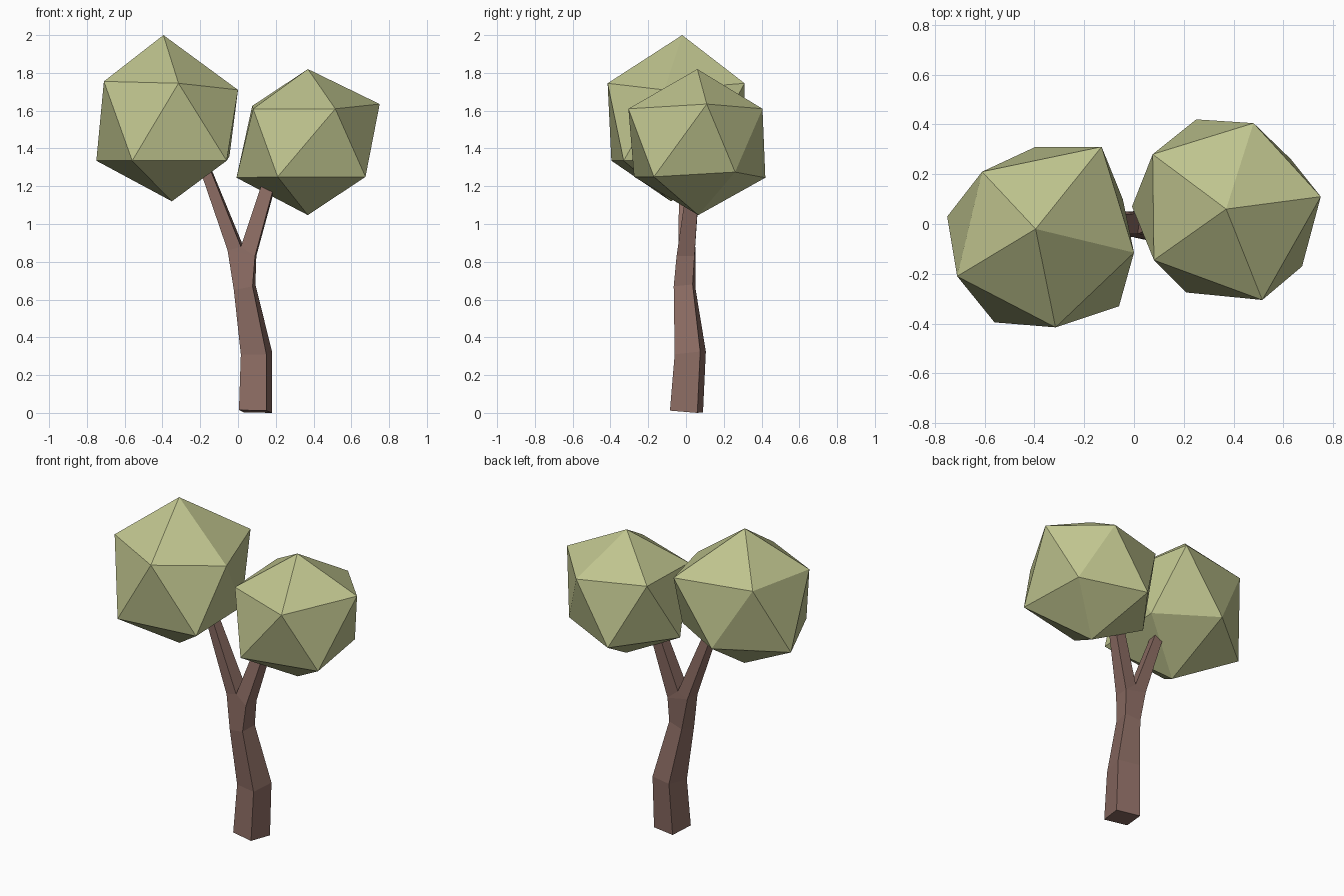
import bpy, bmesh

if "Cube" in bpy.data.objects:
    bpy.data.objects.remove(bpy.data.objects["Cube"])


def material(name, color):
    mat = bpy.data.materials.new(name)
    mat.diffuse_color = (*color, 1)
    mat.use_nodes = True
    mat.node_tree.nodes["Principled BSDF"].inputs["Base Color"].default_value = mat.diffuse_color
    return mat


def add_object(name, bm, mat):
    bmesh.ops.recalc_face_normals(bm, faces=bm.faces)
    mesh = bpy.data.meshes.new(name)
    bm.to_mesh(mesh)
    bm.free()
    mesh.materials.append(mat)
    bpy.context.collection.objects.link(bpy.data.objects.new(name, mesh))


def crown(name, points, mat):
    """Irregular 20-sided ball: hull of a tip, two rings of five, and a base."""
    bm = bmesh.new()
    bmesh.ops.convex_hull(bm, input=[bm.verts.new(p) for p in points])
    add_object(name, bm, mat)


def bridge(bm, a, b):
    for i in range(4):
        j = (i + 1) % 4
        bm.faces.new((a[i], a[j], b[j], b[i]))


bark = material("bark", (0.26, 0.15, 0.125))
leaves = material("leaves", (0.52, 0.55, 0.27))

# Trunk: square rings, front-left corner first, counter-clockwise
bm = bmesh.new()
ring = lambda pts: [bm.verts.new(p) for p in pts]
rings = [ring(r) for r in (
    [(.005, -.055, .015), (.15, -.085, .012), (.18, .06, 0), (.03, .09, .003)],
    [(.015, -.03, .31), (.15, -.06, .31), (.18, .075, .325), (.045, .105, .325)],
    [(-.022, -.05, .65), (.077, -.065, .67), (.092, .035, .68), (-.005, .05, .66)],
    [(-.055, -.035, .86), (.09, -.05, .83), (.097, .045, .83), (-.045, .05, .86)],
)]
for lower, upper in zip(rings, rings[1:]):
    bridge(bm, lower, upper)
bm.faces.new(rings[0][::-1])

# Fork: the top ring splits at a crotch into two tapering branches
fl, fr, br, bl = rings[-1]
front, back = ring([(.015, -.04, .88), (.025, .045, .89)])
bm.faces.new((fl, fr, front))
bm.faces.new((br, bl, back))
left_tip = ring([(-.24, -.03, 1.4), (-.195, -.035, 1.41), (-.19, .015, 1.41), (-.235, .02, 1.4)])
right_tip = ring([(.165, .025, 1.33), (.22, .02, 1.31), (.228, .075, 1.31), (.172, .08, 1.33)])
for base, tip in (((fl, front, back, bl), left_tip), ((front, fr, br, back), right_tip)):
    bridge(bm, base, tip)
    bm.faces.new(tip)
add_object("trunk", bm, bark)

# Leaf crowns
crown("left_crown", [
    (-.395, -.02, 2.0),
    (-.71, -.21, 1.755), (-.315, -.415, 1.745), (0, -.115, 1.71), (-.13, .31, 1.745), (-.61, .21, 1.75),
    (-.56, -.395, 1.335), (-.06, -.33, 1.335), (-.045, .1, 1.36), (-.395, .31, 1.37), (-.75, .03, 1.335),
    (-.35, -.08, 1.12)], leaves)
crown("right_crown", [
    (.37, .06, 1.82),
    (.08, -.145, 1.61), (.515, -.305, 1.61), (.75, .11, 1.635), (.48, .405, 1.61), (.075, .28, 1.625),
    (.21, -.275, 1.25), (.675, -.17, 1.25), (.63, .26, 1.275), (.25, .42, 1.245), (-.008, .07, 1.245),
    (.37, .065, 1.047)], leaves)
